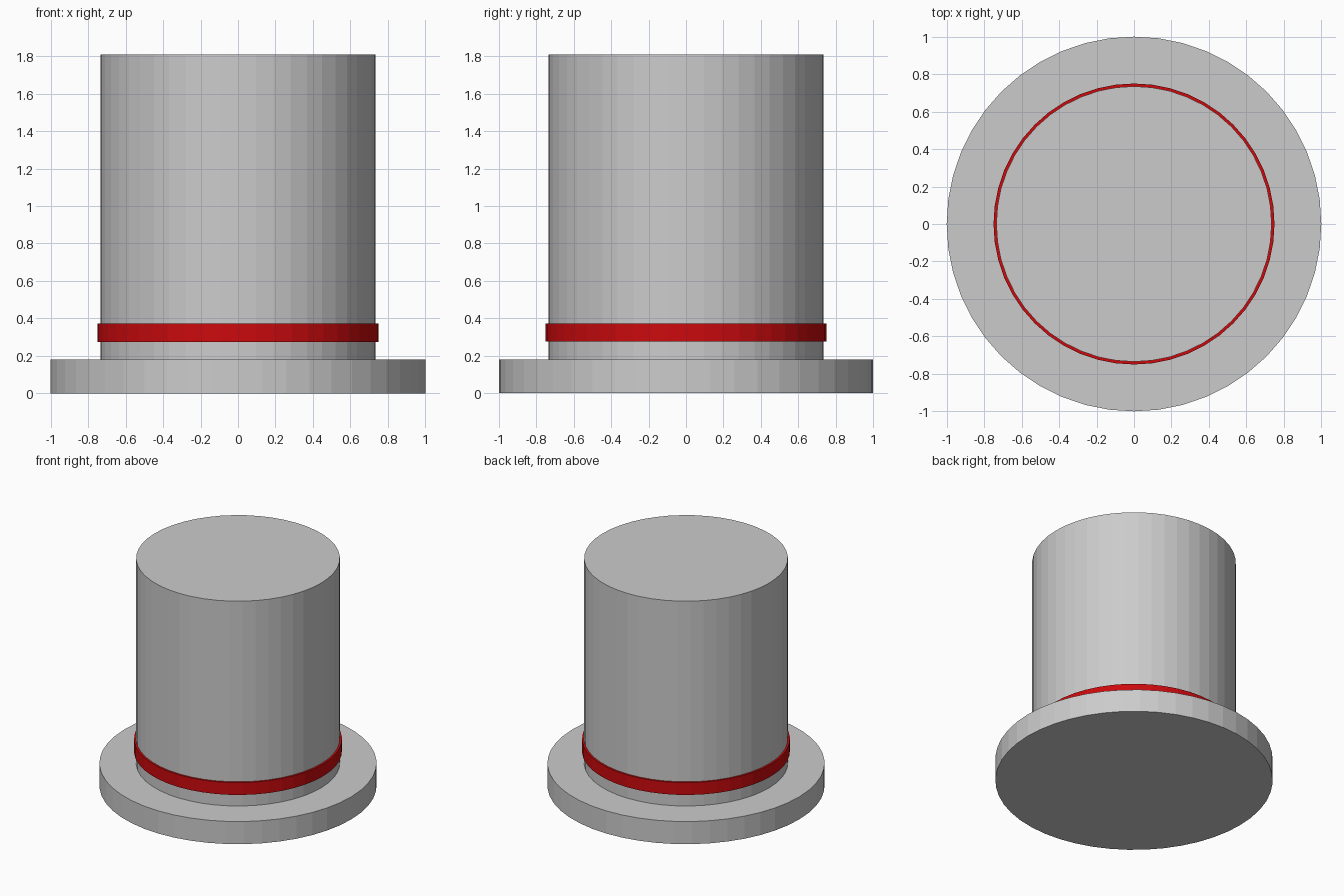
import bpy

if "Cube" in bpy.data.objects:
    bpy.data.objects.remove(bpy.data.objects["Cube"])

SIDES = 48


def cylinder(name, radius, z0, z1):
    bpy.ops.mesh.primitive_cylinder_add(
        vertices=SIDES, radius=radius, depth=z1 - z0, location=(0, 0, (z0 + z1) / 2))
    obj = bpy.context.object
    obj.name = name
    return obj


# Flat round brim and the tall crown standing on it
cylinder("brim", 1.0, 0.0, 0.18)
cylinder("crown", 0.735, 0.18, 1.81)

# Red band wrapped around the crown
band = cylinder("band", 0.75, 0.275, 0.373)
red = bpy.data.materials.new("band_red")
red.diffuse_color = (0.8, 0.05, 0.05, 1)
red.use_nodes = True
red.node_tree.nodes["Principled BSDF"].inputs["Base Color"].default_value = red.diffuse_color
red.diffuse_color = (0.6, 0.003, 0.004, 1)
red.use_nodes = True
red.node_tree.nodes["Principled BSDF"].inputs["Base Color"].default_value = red.diffuse_color
band.data.materials.append(red)
